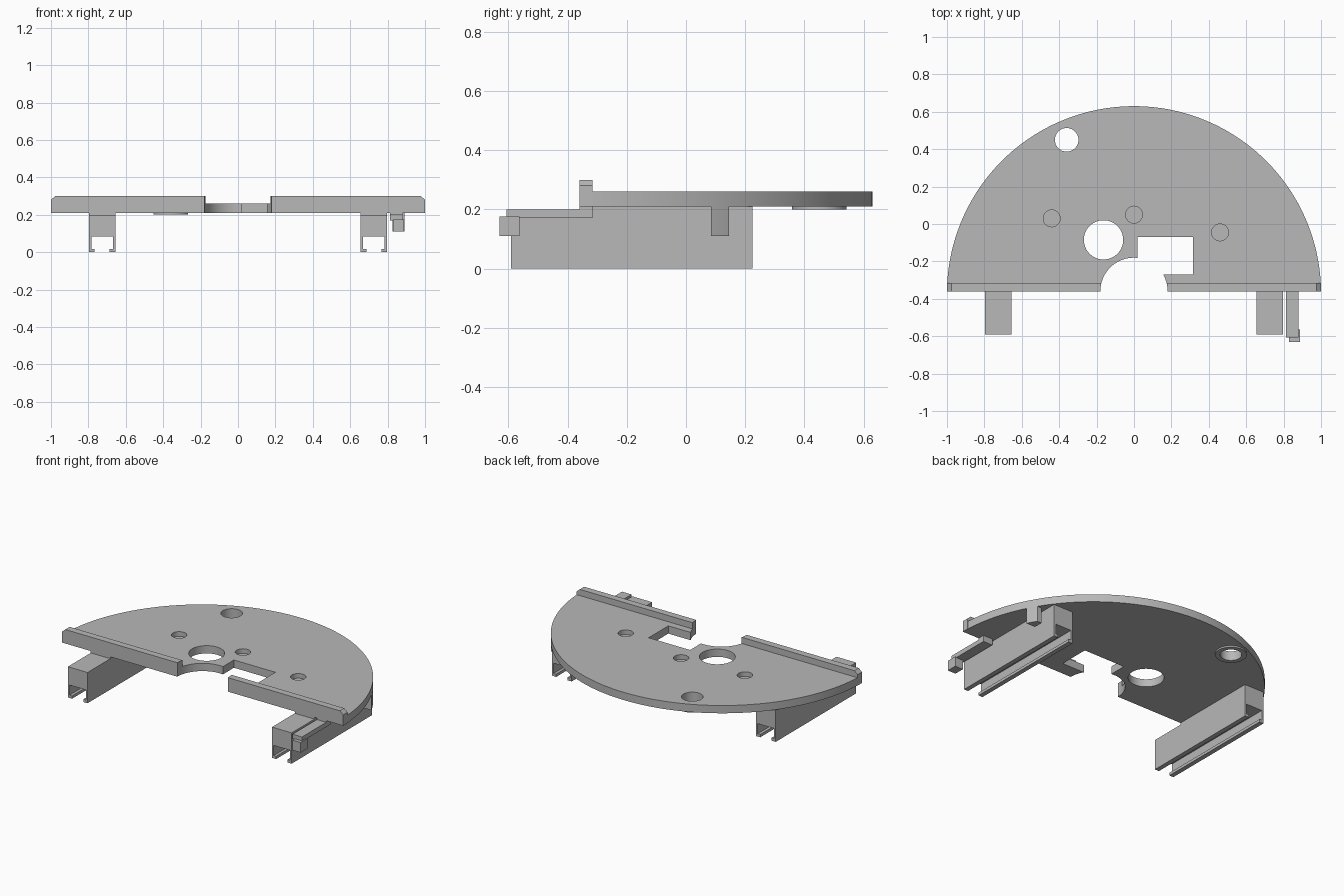
import bpy, bmesh, math
from mathutils import Vector

cube = bpy.data.objects.get("Cube")
if cube:
    bpy.data.objects.remove(cube, do_unlink=True)

grey = bpy.data.materials.new("matte grey")
grey.use_nodes = True
colour = (0.48, 0.48, 0.48, 1)
grey.diffuse_color = colour
grey.node_tree.nodes["Principled BSDF"].inputs["Base Color"].default_value = colour

# Main levels and the disc that the outline follows
BOTTOM, TOP, LIP_TOP = 0.21, 0.26, 0.30
FRONT, LIP_BACK = -0.36, -0.316
CENTRE_Y, RADIUS = -0.37, 1.0


def edge_x(y):
    return math.sqrt(RADIUS ** 2 - (y - CENTRE_Y) ** 2)


def prism(name, outline, start, end, along="Z"):
    """Extrude an outline: XY outline along Z, or XZ outline along Y."""
    bm = bmesh.new()
    place = (lambda a, b: (a, b, start)) if along == "Z" else (lambda a, b: (a, start, b))
    face = bm.faces.new([bm.verts.new(place(a, b)) for a, b in outline])
    moved = bmesh.ops.extrude_face_region(bm, geom=[face])["geom"]
    step = Vector((0, 0, end - start)) if along == "Z" else Vector((0, end - start, 0))
    bmesh.ops.translate(bm, vec=step, verts=[v for v in moved if isinstance(v, bmesh.types.BMVert)])
    bmesh.ops.recalc_face_normals(bm, faces=bm.faces)
    mesh = bpy.data.meshes.new(name)
    bm.to_mesh(mesh)
    bm.free()
    mesh.materials.append(grey)
    obj = bpy.data.objects.new(name, mesh)
    bpy.context.collection.objects.link(obj)
    return obj


def box(name, x, y, z):
    outline = [(x[0], y[0]), (x[1], y[0]), (x[1], y[1]), (x[0], y[1])]
    return prism(name, outline, *z)


def cylinder(name, x, y, r, z, sides=64):
    turns = [2 * math.pi * i / sides for i in range(sides)]
    return prism(name, [(x + r * math.cos(t), y + r * math.sin(t)) for t in turns], *z)


def cut(obj, cutter):
    cutter.hide_render = True
    mod = obj.modifiers.new("cut", "BOOLEAN")
    mod.operation, mod.solver, mod.object = "DIFFERENCE", "EXACT", cutter
    bpy.context.view_layer.objects.active = obj
    bpy.ops.object.modifier_apply(modifier=mod.name)
    bpy.data.objects.remove(cutter, do_unlink=True)


def smooth(obj):
    bpy.ops.object.select_all(action="DESELECT")
    obj.select_set(True)
    bpy.context.view_layer.objects.active = obj
    bpy.ops.object.shade_smooth_by_angle(angle=math.radians(30))


THROUGH = (0.1, 0.4)


def notch():
    return cylinder("notch_cutter", 0, FRONT, 0.18, THROUGH)


# Half-round plate with notch, window, round openings and blind sockets
first = math.asin((LIP_BACK - CENTRE_Y) / RADIUS)
angles = [first + (math.pi - 2 * first) * i / 128 for i in range(129)]
plate = prism("plate", [(RADIUS * math.cos(a), CENTRE_Y + RADIUS * math.sin(a)) for a in angles],
              BOTTOM, TOP)
cut(plate, notch())
cut(plate, box("window_cutter", (0.02, 0.315), (-0.27, -0.07), THROUGH))
cut(plate, cylinder("opening_cutter", -0.163, -0.085, 0.105, THROUGH))
cut(plate, cylinder("vent_cutter", -0.36, 0.45, 0.063, THROUGH))
for x, y in [(-0.44, 0.03), (0, 0.05), (0.46, -0.045)]:
    cut(plate, cylinder("socket_cutter", x, y, 0.045, (TOP - 0.03, 0.4)))
smooth(plate)

# Raised collar under the vent hole
collar = cylinder("vent_collar", -0.36, 0.45, 0.092, (0.2, BOTTOM))
cut(collar, cylinder("collar_cutter", -0.36, 0.45, 0.063, THROUGH))
smooth(collar)

for side, s in (("left", 1), ("right", -1)):
    # Front lip with a chamfered outer top corner
    profile = [(0.1, BOTTOM), (1, BOTTOM), (1, 0.28), (0.977, LIP_TOP), (0.1, LIP_TOP)]
    lip = prism(side + "_front_lip", [(s * x, z) for x, z in profile], FRONT, LIP_BACK, "Y")
    cut(lip, notch())
    smooth(lip)

    # Slotted rail: a solid top over a channel with inturned feet
    half, inner, slot, roof, foot = 0.07, 0.058, 0.04, 0.083, 0.018
    right_half = [(half, 0.198), (half, 0), (slot, 0), (slot, foot), (inner, foot), (inner, roof)]
    section = right_half + [(-x, z) for x, z in reversed(right_half)]
    mid = s * 0.726
    prism(side + "_rail", [(mid + x, z) for x, z in section], -0.592, 0.225, "Y")
    box(side + "_rail_pad", (mid - half, mid + half), (FRONT, 0.225), (0.198, BOTTOM))

# Latch arm beside the left rail, with its hanging hook
box("latch_arm", (0.813, 0.88), (-0.607, LIP_BACK), (0.17, 0.2))
box("latch_arm_root", (0.813, 0.88), (FRONT, LIP_BACK), (0.2, BOTTOM))
box("latch_hook", (0.83, 0.887), (-0.63, -0.563), (0.11, 0.175))

# Tab hanging from the plate edge, its outer face following the rim
rim = [0.085 + 0.06 * i / 6 for i in range(7)]
tab = prism("edge_tab", [(0.825, rim[-1]), (0.825, rim[0])] + [(edge_x(y), y) for y in rim],
            0.11, BOTTOM)
smooth(tab)
